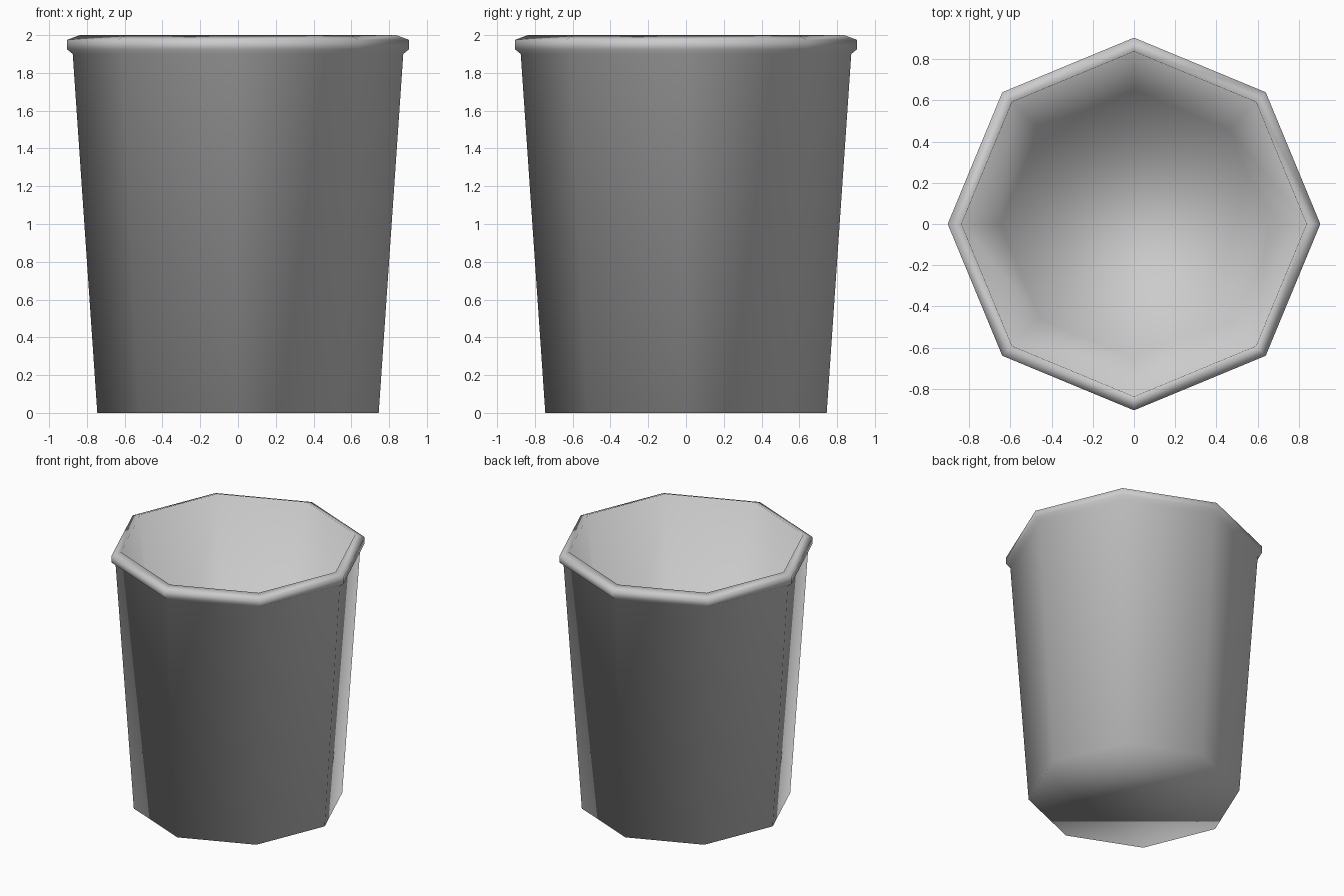
import bpy, bmesh, math

cube = bpy.data.objects.get("Cube")
if cube:
    bpy.data.objects.remove(cube, do_unlink=True)

SIDES = 8

# Single flat colour
grey = bpy.data.materials.new("plain_grey")
grey.use_nodes = True
colour = (0.6, 0.6, 0.6, 1.0)
grey.diffuse_color = colour
grey.node_tree.nodes["Principled BSDF"].inputs["Base Color"].default_value = colour

# Profile as (radius, height): outer wall, rolled rim, inner wall, floor
profile = [
    (0.745, 0.0),
    (0.875, 1.9),
    (0.905, 1.925),
    (0.905, 1.975),
    (0.838, 2.0),
    (0.65, 0.09),
]


def add_ring(bm, radius, z):
    """One octagonal ring with corners on the axes."""
    return [bm.verts.new((radius * math.cos(math.tau * i / SIDES),
                          radius * math.sin(math.tau * i / SIDES), z))
            for i in range(SIDES)]


bm = bmesh.new()
rings = [add_ring(bm, r, z) for r, z in profile]

# Walls and rim
for low, high in zip(rings, rings[1:]):
    for i in range(SIDES):
        j = (i + 1) % SIDES
        bm.faces.new((low[i], low[j], high[j], high[i]))

# Underside and inner floor
bm.faces.new(list(reversed(rings[0])))
bm.faces.new(rings[-1])

# Smooth throughout, including the rim and the base edge
for face in bm.faces:
    face.smooth = True

mesh = bpy.data.meshes.new("bin_body")
bm.to_mesh(mesh)
bm.free()
mesh.materials.append(grey)
body = bpy.data.objects.new("bin_body", mesh)
bpy.context.collection.objects.link(body)
